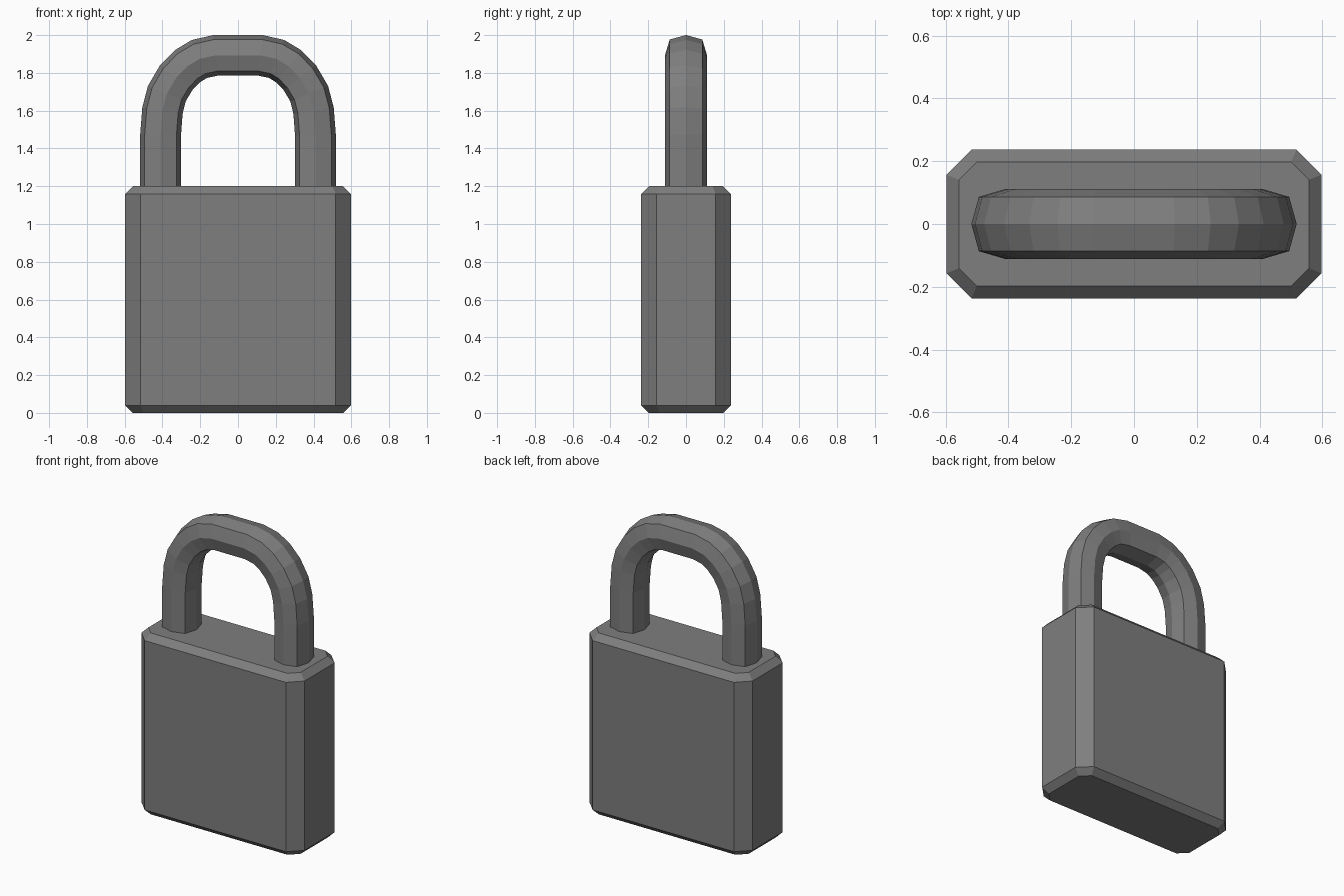
import bpy
import bmesh
from mathutils import Vector

cube = bpy.data.objects.get("Cube")
if cube:
    bpy.data.objects.remove(cube, do_unlink=True)

# Single grey metal
GREY = (0.21, 0.21, 0.21, 1.0)
metal = bpy.data.materials.new("grey_metal")
metal.use_nodes = True
metal.diffuse_color = GREY
metal.node_tree.nodes["Principled BSDF"].inputs["Base Color"].default_value = GREY


def finish(bm, name):
    bmesh.ops.recalc_face_normals(bm, faces=bm.faces)
    mesh = bpy.data.meshes.new(name)
    bm.to_mesh(mesh)
    bm.free()
    mesh.materials.append(metal)
    obj = bpy.data.objects.new(name, mesh)
    bpy.context.collection.objects.link(obj)
    return obj


def chamfer(bm, edges, width):
    bmesh.ops.bevel(bm, geom=edges, offset=width, offset_type='OFFSET',
                    segments=1, profile=0.5, affect='EDGES')


# Lock body: a box with wide chamfers on its uprights and narrow ones on its rims
WIDTH, DEPTH, HEIGHT = 1.194, 0.474, 1.2
bm = bmesh.new()
bmesh.ops.create_cube(bm, size=1)
for v in bm.verts:
    v.co = Vector((v.co.x * WIDTH, v.co.y * DEPTH, (v.co.z + 0.5) * HEIGHT))
uprights = [e for e in bm.edges if abs(e.verts[0].co.z - e.verts[1].co.z) > 1]
chamfer(bm, uprights, 0.08)
rims = [e for e in bm.edges if abs(e.verts[0].co.z - e.verts[1].co.z) < 0.01]
chamfer(bm, rims, 0.04)
finish(bm, "lock_body")

# Shackle: an eight-sided section swept along a mirrored arch
half_arch = [(0.41, 1.18), (0.41, 1.47), (0.40, 1.60), (0.377, 1.69),
             (0.327, 1.775), (0.267, 1.836), (0.204, 1.874), (0.118, 1.893)]
path = [Vector((x, 0, z)) for x, z in half_arch]
path += [Vector((-p.x, 0, p.z)) for p in reversed(path)]

R, D = 0.108, 0.084
quarter = [(R, 0), (D, D)]
section = []
for _ in range(4):
    section += quarter
    quarter = [(-b, a) for a, b in quarter]

bm = bmesh.new()
rings = []
for i, p in enumerate(path):
    before = (p - path[i - 1]).normalized() if i else Vector((0, 0, 1))
    after = (path[i + 1] - p).normalized() if i < len(path) - 1 else before
    tangent = (before + after).normalized()
    outward = Vector((tangent.z, 0, -tangent.x))
    rings.append([bm.verts.new(p + outward * a + Vector((0, b * 1.03, 0)))
                  for a, b in section])
for r0, r1 in zip(rings, rings[1:]):
    for k in range(len(section)):
        n = (k + 1) % len(section)
        bm.faces.new((r0[k], r0[n], r1[n], r1[k]))
bm.faces.new(rings[0])
bm.faces.new(rings[-1])
finish(bm, "shackle")
